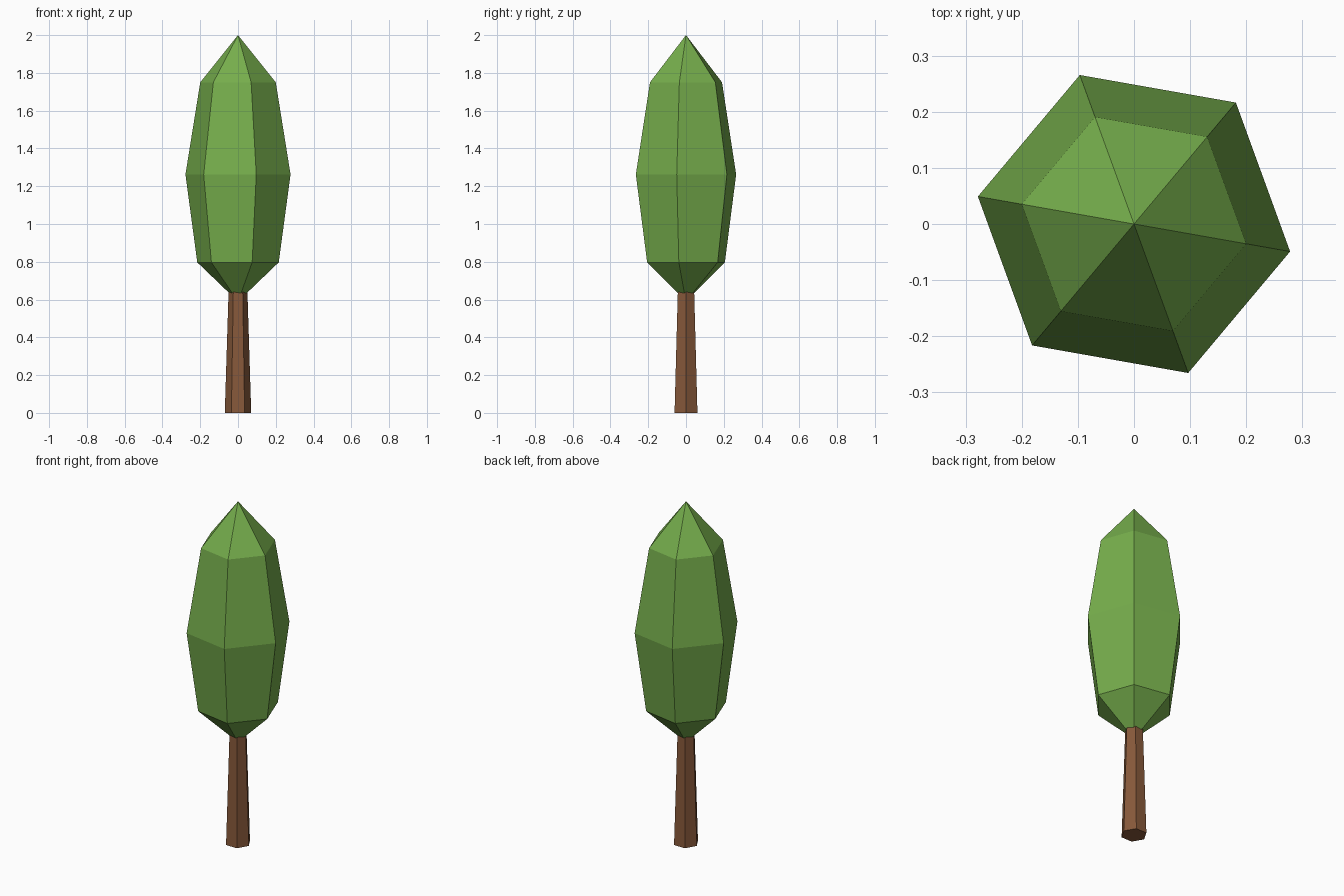
import bpy
import bmesh
import math

if "Cube" in bpy.data.objects:
    bpy.data.objects.remove(bpy.data.objects["Cube"])


def material(name, color):
    m = bpy.data.materials.new(name)
    m.diffuse_color = (*color, 1.0)
    m.use_nodes = True
    m.node_tree.nodes["Principled BSDF"].inputs["Base Color"].default_value = m.diffuse_color
    return m


def lathe(name, profile, phase, mat, sides=6):
    """Stack six-sided rings of (radius, height); radius 0 makes a point."""
    bm = bmesh.new()
    rings = []
    for r, z in profile:
        n = sides if r > 0 else 1
        rings.append([bm.verts.new((r * math.cos(phase + math.tau * i / sides),
                                    r * math.sin(phase + math.tau * i / sides), z))
                      for i in range(n)])
    for low, high in zip(rings, rings[1:]):
        for i in range(sides):
            j = (i + 1) % sides
            if len(high) == 1:
                bm.faces.new((low[i], low[j], high[0]))
            else:
                bm.faces.new((low[i], low[j], high[j], high[i]))
    # Close the flat ends
    bm.faces.new(rings[0][::-1])
    if len(rings[-1]) > 1:
        bm.faces.new(rings[-1])
    bmesh.ops.recalc_face_normals(bm, faces=bm.faces[:])
    mesh = bpy.data.meshes.new(name)
    bm.to_mesh(mesh)
    bm.free()
    mesh.materials.append(mat)
    obj = bpy.data.objects.new(name, mesh)
    bpy.context.collection.objects.link(obj)
    return obj


leaf_green = material("leaf_green", (0.18, 0.42, 0.072))
bark_brown = material("bark_brown", (0.242, 0.100, 0.043))

# Tapered trunk
lathe("trunk", [(0.07, 0.0), (0.05, 0.64)], 0.0, bark_brown)

# Tall faceted crown, turned slightly against the trunk
lathe("crown", [(0.048, 0.635), (0.219, 0.797), (0.2825, 1.262),
                (0.203, 1.75), (0.0, 2.0)], math.radians(-10), leaf_green)
